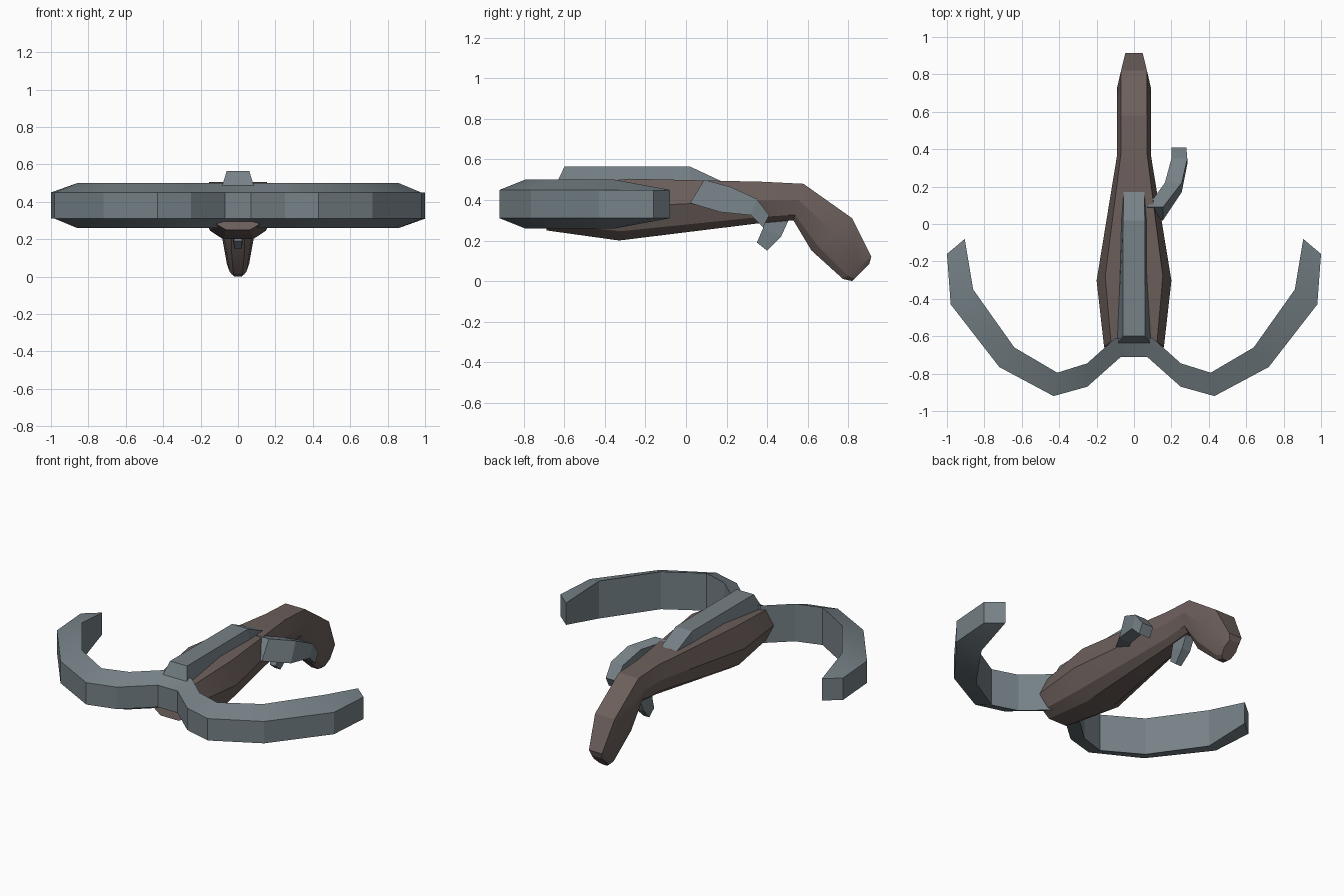
import bpy
import bmesh

cube = bpy.data.objects.get("Cube")
if cube:
    bpy.data.objects.remove(cube)


def make_material(name, colour):
    mat = bpy.data.materials.new(name)
    mat.use_nodes = True
    mat.diffuse_color = colour
    mat.node_tree.nodes["Principled BSDF"].inputs["Base Color"].default_value = colour
    return mat


steel = make_material("blue grey metal", (0.18, 0.22, 0.24, 1))
wood = make_material("dark brown wood", (0.15, 0.115, 0.105, 1))


def loft(name, rings, mat):
    """Skin a row of equal-sized closed rings and cap both ends."""
    bm = bmesh.new()
    rows = [[bm.verts.new(p) for p in ring] for ring in rings]
    count = len(rows[0])
    for a, b in zip(rows, rows[1:]):
        for i in range(count):
            j = (i + 1) % count
            bm.faces.new((a[i], a[j], b[j], b[i]))
    bm.faces.new(rows[0])
    bm.faces.new(rows[-1])
    bmesh.ops.recalc_face_normals(bm, faces=bm.faces)
    mesh = bpy.data.meshes.new(name)
    bm.to_mesh(mesh)
    bm.free()
    mesh.materials.append(mat)
    obj = bpy.data.objects.new(name, mesh)
    bpy.context.collection.objects.link(obj)
    return obj


def smooth(obj, angle):
    bpy.ops.object.select_all(action="DESELECT")
    obj.select_set(True)
    bpy.context.view_layer.objects.active = obj
    bpy.ops.object.shade_smooth_by_angle(angle=angle)


# Stock and grip: eight-sided sections between a top point and a bottom point
def stock_ring(top, bottom, wide):
    shape = [(0.77, 0), (1, 0.45), (0.75, 0.85), (0.4, 1)]
    shape += [(-x, t) for x, t in reversed(shape)]
    return [(x * wide, top[0] + (bottom[0] - top[0]) * t,
             top[1] + (bottom[1] - top[1]) * t) for x, t in shape]


stock = loft("stock", [
    stock_ring((-0.63, 0.47), (-0.69, 0.25), 0.16),
    stock_ring((-0.28, 0.505), (-0.33, 0.20), 0.20),
    stock_ring((0.38, 0.49), (0.36, 0.285), 0.09),
    stock_ring((0.58, 0.48), (0.53, 0.30), 0.09),
    stock_ring((0.82, 0.31), (0.62, 0.15), 0.09),
    stock_ring((0.915, 0.12), (0.775, 0.01), 0.06),
    stock_ring((0.905, 0.085), (0.82, 0.0), 0.045),
], wood)
smooth(stock, 0.4)

# Bow: swept trapezoid, tall on the inside of the curve and short outside
outer = [(0.07, -0.71), (0.25, -0.87), (0.43, -0.92),
         (0.72, -0.765), (0.98, -0.43), (1.0, -0.16)]
inner = [(0.10, -0.61), (0.25, -0.745), (0.41, -0.795),
         (0.64, -0.66), (0.86, -0.35), (0.905, -0.08)]
half = []
for i, (o, n) in enumerate(zip(outer, inner)):
    tall = 0.07 if i == len(outer) - 1 else 0.12
    half.append([(*o, 0.31), (*o, 0.45), (*n, 0.38 + tall), (*n, 0.38 - tall)])
mirrored = [[(-x, y, z) for x, y, z in ring] for ring in reversed(half)]
bow = loft("bow", mirrored + half, steel)
smooth(bow, 0.4)


# Four-sided section: left and right edges at the top and bottom points
def quad(top, bottom, top_x, bottom_x):
    return [(top_x[0], *top), (top_x[1], *top),
            (bottom_x[1], *bottom), (bottom_x[0], *bottom)]


def even(wide):
    return (-wide, wide)


# Bolt rail with sloped ends
loft("rail", [
    quad((-0.60, 0.565), (-0.645, 0.47), even(0.06), even(0.09)),
    quad((0.02, 0.565), (0.02, 0.47), even(0.058), even(0.07)),
    quad((0.17, 0.495), (0.17, 0.47), even(0.055), even(0.058)),
], steel)

# Cocking lever on the left side only
loft("side_lever", [
    quad((y1, z1), (y2, z2), xs, xs) for y1, z1, y2, z2, xs in (
        (0.09, 0.50, 0.02, 0.385, (0.07, 0.155)),
        (0.22, 0.465, 0.17, 0.34, (0.165, 0.255)),
        (0.35, 0.405, 0.32, 0.325, (0.20, 0.285)),
        (0.41, 0.325, 0.38, 0.265, (0.20, 0.28)))
], steel)

# Trigger
loft("trigger", [
    quad((0.52, 0.33), (0.39, 0.33), even(0.03), even(0.03)),
    quad((0.47, 0.22), (0.38, 0.26), even(0.03), even(0.03)),
    quad((0.40, 0.15), (0.35, 0.19), even(0.02), even(0.02)),
], steel)
